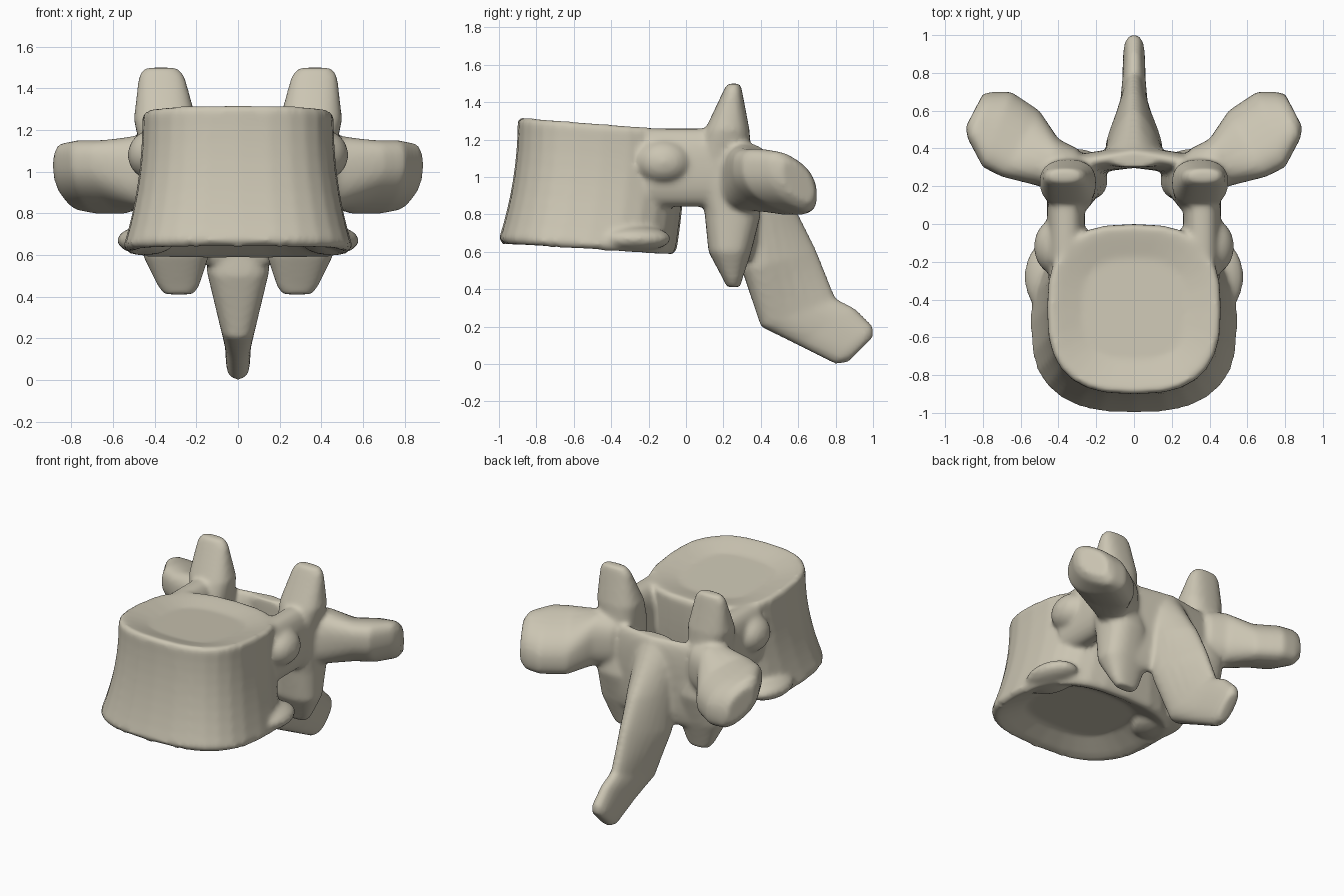
import bpy, bmesh, math
from mathutils import Matrix, Vector

default = bpy.data.objects.get("Cube")
if default:
    bpy.data.objects.remove(default, do_unlink=True)

SIDES = 28
X, Y, Z = Vector((1, 0, 0)), Vector((0, 1, 0)), Vector((0, 0, 1))
bm = bmesh.new()


def section(start, end, width):
    return Vector(start), Vector(end), width


def resized(sec, scale, shift):
    """Copy a section, scaled about its middle and moved."""
    start, end, width = sec
    middle = (start + end) / 2
    return (middle.lerp(start, scale) + shift, middle.lerp(end, scale) + shift, width * scale)


def tip(last, previous):
    """Smaller section that rounds off the end of a limb."""
    direction = (last[0] + last[1] - previous[0] - previous[1]).normalized()
    return resized(last, .7, direction * .04)


def rounded(sections):
    return [tip(sections[0], sections[1]), *sections, tip(sections[-1], sections[-2])]


def bend(value, power):
    return math.copysign(abs(value) ** (2 / power), value)


def loft(sections, axis, sign=1, power=2.5, crest=1):
    """Skin rounded sections; crest limits the half width at their end side."""
    rings = []
    for start, end, width in sections:
        ring = []
        for i in range(SIDES):
            angle = math.tau * i / SIDES
            along = (bend(math.cos(angle), power) + 1) / 2
            half = width + (min(width, crest) - width) * along
            point = start.lerp(end, along) + axis * half * bend(math.sin(angle), power)
            point.x *= sign
            ring.append(bm.verts.new(point))
        rings.append(ring)
    faces = [bm.faces.new(rings[0]), bm.faces.new(rings[-1])]
    for low, high in zip(rings, rings[1:]):
        for i in range(SIDES):
            j = (i + 1) % SIDES
            faces.append(bm.faces.new((low[i], low[j], high[j], high[i])))
    bmesh.ops.recalc_face_normals(bm, faces=faces)


def knob(centre, radii):
    matrix = Matrix.Translation(centre) @ Matrix.Diagonal((*radii, 1))
    bmesh.ops.create_uvsphere(bm, u_segments=SIDES, v_segments=SIDES // 2, radius=1, matrix=matrix)


# Body: flared towards the base, waisted, with dished end plates
body = []
steps = 8
for k in range(steps + 1):
    t = k / steps
    flare = (1 - t) ** 2
    front = (0, -.9 - .1 * flare, .67 + .63 * t)
    back = (0, -.05 * flare, .61 + .62 * t)
    body.append(section(front, back, .45 + .1 * flare + .01 * t))
base, top = body[0], body[-1]
loft([resized(base, .6, Z * .06), resized(base, .85, Z * -.01), resized(base, .95, Z * -.03),
      *body,
      resized(top, .96, Z * .02), resized(top, .85, Z * .01), resized(top, .6, Z * -.02)],
     X, power=2.7)

# Paired parts, mirrored left and right
for sign in (1, -1):
    # Rib facets low and high on the body sides
    knob((sign * .44, -.28, .67), (.14, .2, .07))
    knob((sign * .41, -.12, 1.08), (.12, .15, .12))

    # Pedicle
    loft([section((.36, y, .84), (.36, y, 1.26), .1) for y in (-.2, .25)], X, sign)

    # Upper and lower joint processes in one leaning pillar
    pillar = [section((.25 + .08 * z, front, z), (.25 + .08 * z, back, z), width)
              for z, front, back, width in (
                  (.45, .2, .3, .1), (.6, .12, .35, .16), (.8, .1, .4, .15),
                  (1.1, .05, .35, .13), (1.25, .1, .34, .15), (1.46, .2, .3, .11))]
    loft(rounded(pillar), X, sign)

    # Transverse process
    wing = [section((.3, .1, 1), (.3, .4, 1), .17),
            section((.5, .2, 1), (.4, .45, 1), .18),
            section((.7, .25, 1.05), (.5, .6, .9), .15),
            section((.8, .3, 1.05), (.65, .7, .9), .15),
            section((.88, .45, 1.05), (.75, .7, .9), .13)]
    loft(rounded(wing), Z, sign)

# Lamina closing the canal
loft([section((x, .34 - abs(x) / 10, .55), (x, .37 - abs(x) / 6, 1.14), .055)
      for x in (-.35, 0, .35)], Y)

# Spinous process, broad in front with a thin crest behind
spine = [section((0, .3, 1.1), (0, .4, 1.1), .2),
         section((0, .3, .8), (0, .6, .8), .2),
         section((0, .3, .5), (0, .7, .6), .2),
         section((0, .4, .2), (0, .8, .35), .1),
         section((0, .6, .1), (0, .9, .3), .07),
         section((0, .8, 0), (0, 1, .2), .06)]
loft(rounded(spine), X, crest=.055)

# Bone material
bone = bpy.data.materials.new("bone")
bone.use_nodes = True
colour = (.6, .56, .45, 1)
bone.diffuse_color = colour
shader = next(n for n in bone.node_tree.nodes if n.type == "BSDF_PRINCIPLED")
shader.inputs["Base Color"].default_value = colour
shader.inputs["Roughness"].default_value = .8

# One continuous bone, fused and softened
mesh = bpy.data.meshes.new("vertebra")
bm.to_mesh(mesh)
bm.free()
mesh.materials.append(bone)
vertebra = bpy.data.objects.new("vertebra", mesh)
bpy.context.collection.objects.link(vertebra)
fuse = vertebra.modifiers.new("fuse", "REMESH")
fuse.mode = "VOXEL"
fuse.voxel_size = .016
fuse.use_smooth_shade = True
soften = vertebra.modifiers.new("soften", "SMOOTH")
soften.factor = .5
soften.iterations = 6
